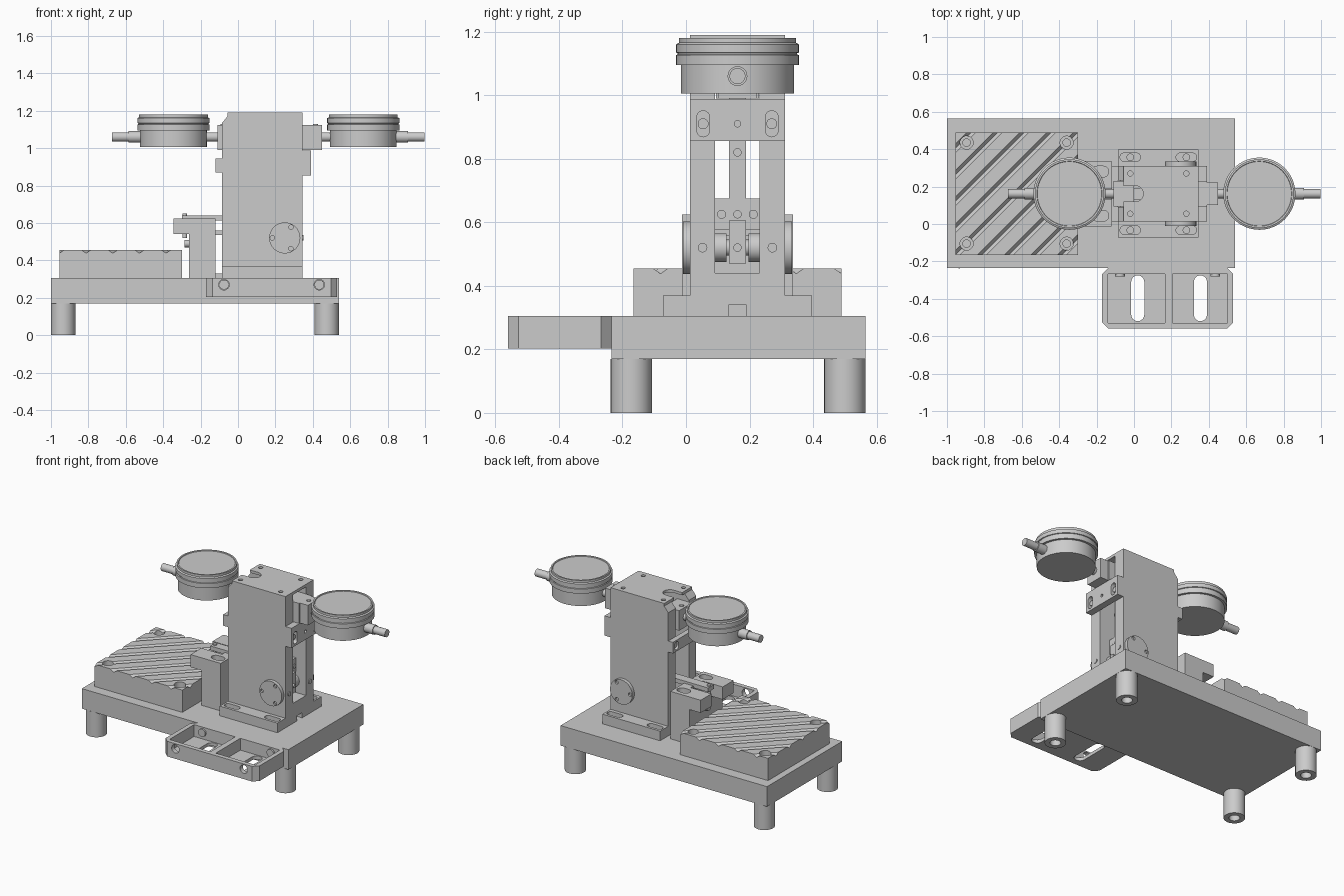
import bpy, bmesh, math

if "Cube" in bpy.data.objects:
    bpy.data.objects.remove(bpy.data.objects["Cube"])

PLACE = {'x': lambda u, v, w: (w, u, v), 'y': lambda u, v, w: (u, w, v), 'z': lambda u, v, w: (u, v, w)}


def make(name, bm):
    bmesh.ops.recalc_face_normals(bm, faces=bm.faces[:])
    me = bpy.data.meshes.new(name)
    bm.to_mesh(me)
    bm.free()
    ob = bpy.data.objects.new(name, me)
    bpy.context.collection.objects.link(ob)
    return ob


def prism(name, pts, a, b, axis='z'):
    """Extrude a 2D outline from a to b along an axis."""
    bm = bmesh.new()
    lo, hi = ([bm.verts.new(PLACE[axis](u, v, w)) for u, v in pts] for w in (a, b))
    bm.faces.new(lo)
    bm.faces.new(hi)
    n = len(pts)
    for i in range(n):
        j = (i + 1) % n
        bm.faces.new((lo[i], lo[j], hi[j], hi[i]))
    return make(name, bm)


def box(name, x0, x1, y0, y1, z0, z1):
    return prism(name, [(x0, y0), (x1, y0), (x1, y1), (x0, y1)], z0, z1)


def slot(u, v, lu, lv, n=12):
    """Round-ended outline of overall size lu x lv."""
    r = min(lu, lv) / 2
    du, dv = lu / 2 - r, lv / 2 - r
    start = -math.pi / 2 if lu >= lv else 0
    pts = []
    for k, s in enumerate((1, -1)):
        for i in range(n + 1):
            t = start + k * math.pi + math.pi * i / n
            pts.append((u + s * du + r * math.cos(t), v + s * dv + r * math.sin(t)))
    return pts


def cyl(name, u, v, r, a, b, axis='z', n=32):
    pts = [(u + r * math.cos(2 * math.pi * i / n), v + r * math.sin(2 * math.pi * i / n)) for i in range(n)]
    return prism(name, pts, a, b, axis)


def lathe(name, prof, cx, cy, n=64):
    """Revolve a (radius, z) profile about a vertical axis, capping both ends."""
    bm = bmesh.new()
    rings = [[bm.verts.new((cx + r * math.cos(2 * math.pi * i / n), cy + r * math.sin(2 * math.pi * i / n), z))
              for i in range(n)] for r, z in prof]
    for p, q in zip(rings, rings[1:]):
        for i in range(n):
            j = (i + 1) % n
            bm.faces.new((p[i], p[j], q[j], q[i]))
    bm.faces.new(rings[0])
    bm.faces.new(rings[-1])
    return make(name, bm)


def cut(ob, *cutters):
    for c in cutters:
        c.hide_render = True
        m = ob.modifiers.new('cut', 'BOOLEAN')
        m.operation, m.solver, m.object = 'DIFFERENCE', 'EXACT', c
    dg = bpy.context.evaluated_depsgraph_get()
    me = bpy.data.meshes.new_from_object(ob.evaluated_get(dg))
    ob.modifiers.clear()
    ob.data = me
    for c in cutters:
        bpy.data.objects.remove(c)


YC = 0.162  # centre line of the column

# Base plate and hollow feet
box('base_plate', -1, 0.54, -0.235, 0.565, 0.17, 0.305)
for x in (-0.935, 0.475):
    for y in (-0.172, 0.5):
        cut(cyl('foot', x, y, 0.065, 0, 0.17), cyl('c', x, y, 0.033, -0.05, 0.1))

# Grooved work block: diagonal V grooves and counterbored corners
block = box('grooved_block', -0.955, -0.30, -0.165, 0.49, 0.305, 0.455)
tools = []
for k in range(-4, 5):
    g = prism('c', [(-0.018, 0.456), (0.018, 0.456), (0, 0.438)], -0.6, 0.6, 'y')
    off = k * 0.1425
    g.rotation_euler.z = -math.pi / 4
    g.location = (-0.6275 - off / 2, 0.1625 + off / 2, 0)
    tools.append(g)
for x in (-0.895, -0.36):
    for y in (-0.105, 0.435):
        tools += [cyl('c', x, y, 0.035, 0.41, 0.5), cyl('c', x, y, 0.02, 0.32, 0.42)]
cut(block, *tools)

# Column side plates with slotted flanges, pivot covers and edge screws
for s in (-1, 1):
    y_in, y_out = YC + s * 0.07, YC + s * 0.149
    prism('column_side', [(-0.085, 0.305), (0.345, 0.305), (0.345, 1.172), (-0.055, 1.172), (-0.085, 1.135)],
          min(y_in, y_out), max(y_in, y_out), 'y')
    ya, yb = sorted((y_out, YC + s * 0.235))
    flange = box('column_flange', -0.085, 0.345, ya, yb, 0.305, 0.37)
    yf = YC + s * 0.195
    cut(flange, *[prism('c', slot(x, yf, 0.11, 0.045), 0.32, 0.4) for x in (-0.02, 0.28)])
    for x in (-0.02, 0.28):
        cyl('flange_screw', x, yf, 0.02, 0.31, 0.345)
    ya, yb = sorted((y_out, YC + s * 0.172))
    cover = cyl('pivot_cover', 0.25, 0.52, 0.083, ya, yb, 'y', 48)
    yc = YC + s * 0.172
    cut(cover, *[cyl('c', 0.25 + 0.066 * math.cos(t), 0.52 + 0.066 * math.sin(t), 0.012, yc - 0.012, yc + 0.012, 'y', 16)
                 for t in (math.pi, math.pi / 3, -math.pi / 3)])
    cyl('edge_screw', YC + s * 0.11, 0.52, 0.015, 0.34, 0.35, 'x', 20)
    # Shaft collar and fork cheek inside the column
    ya, yb = sorted((y_in, YC + s * 0.035))
    cyl('shaft_collar', 0.25, 0.52, 0.045, ya, yb, 'y')
    ya, yb = sorted((y_in, YC + s * 0.027))
    box('fork_cheek', 0.12, 0.27, ya, yb, 0.575, 0.675)
    cyl('fork_screw', YC + s * 0.05, 0.625, 0.014, 0.26, 0.275, 'x', 20)

# Column foot block, cap plate and inner lever
foot = box('column_foot_block', -0.085, 0.345, YC - 0.07, YC + 0.07, 0.305, 0.44)
cut(foot, box('c', 0.30, 0.40, YC - 0.028, YC + 0.028, 0.29, 0.34))
cap = box('cap_plate', -0.055, 0.345, 0.013, 0.311, 1.172, 1.19)
holes = [cyl('c', x, y, 0.014, 1.178, 1.2, 'z', 20) for x in (-0.02, 0.28) for y in (0.055, 0.27)]
cut(cap, prism('c', slot(-0.06, YC, 0.22, 0.085), 1.15, 1.21), *holes)
cyl('pivot_shaft', 0.25, 0.52, 0.025, YC - 0.09, YC + 0.09, 'y')
box('lever', 0.2, 0.3, YC - 0.027, YC + 0.027, 0.47, 0.605)
box('lever_arm', 0.2, 0.27, YC - 0.027, YC + 0.027, 0.60, 0.99)
for z in (0.52, 0.625, 0.82):
    cyl('lever_pin', YC, z, 0.013, 0.25, 0.31 if z < 0.6 else 0.28, 'x', 20)

# Slotted cross plates on both ends of the column
right = box('right_cross_plate', 0.345, 0.39, 0.013, 0.311, 0.855, 0.988)
cut(right, *[prism('c', slot(YC + d, 0.91, 0.04, 0.082), 0.33, 0.4, 'x') for d in (-0.108, 0.108)],
    cyl('c', YC, 0.91, 0.01, 0.36, 0.4, 'x', 16))
left = box('left_cross_plate', -0.12, -0.085, 0.013, 0.311, 0.87, 0.945)
cut(left, *[prism('c', slot(YC + d, 0.908, 0.04, 0.055), -0.13, -0.07, 'x') for d in (-0.108, 0.108)])
for d in (-0.108, 0.108):
    cyl('cross_plate_screw', YC + d, 0.91, 0.017, 0.34, 0.38, 'x', 20)
    cyl('cross_plate_screw', YC + d, 0.908, 0.017, -0.11, -0.08, 'x', 20)

# Gauge holders
box('right_holder', 0.28, 0.39, YC - 0.068, YC + 0.068, 0.99, 1.125)
box('right_holder_nose', 0.39, 0.45, YC - 0.06, YC + 0.06, 0.99, 1.125)
box('left_holder', -0.11, -0.0, YC - 0.068, YC + 0.068, 0.99, 1.125)
for x in (-0.08, 0.415):
    cyl('holder_screw', x, YC, 0.014, 1.12, 1.13, 'z', 20)

# Dial gauges with stems
for cx, s in ((-0.345, -1), (0.67, 1)):
    lathe('dial_gauge', [(0.178, 1.005), (0.178, 1.095), (0.193, 1.095), (0.193, 1.126), (0.188, 1.128), (0.188, 1.132),
                         (0.193, 1.134), (0.193, 1.16), (0.184, 1.165), (0.184, 1.18), (0.174, 1.18),
                         (0.172, 1.176)], cx, YC)
    for d0, d1, r in ((-0.25, -0.165, 0.025), (0.165, 0.24, 0.031), (0.235, 0.328, 0.025)):
        a, b = sorted((cx + s * d0, cx + s * d1))
        cyl('gauge_stem', YC, 1.06, r, a, b, 'x')

# Stop block in front of the column, with two jaws
post = box('stop_post', -0.262, -0.12, -0.013, 0.337, 0.305, 0.625)
cut(post, box('c', -0.3, -0.19, YC - 0.06, YC + 0.06, 0.54, 0.7),
    *[prism('c', slot(-0.18, YC + d, 0.09, 0.058), 0.55, 0.7) for d in (-0.118, 0.118)])
for s in (-1, 1):
    ya, yb = sorted((YC + s * 0.06, YC + s * 0.175))
    box('stop_jaw', -0.345, -0.262, ya, yb, 0.54, 0.625)
box('stop_finger', -0.3, 0.14, YC - 0.03, YC + 0.03, 0.612, 0.64)
box('stop_link', -0.12, -0.07, YC - 0.07, YC + 0.07, 0.535, 0.56)
box('stop_foot', -0.12, -0.085, YC - 0.07, YC + 0.07, 0.305, 0.33)
cyl('stop_screw', -0.285, YC, 0.012, 0.52, 0.65, 'z', 16)
cyl('stop_button', YC, 0.49, 0.02, -0.285, -0.25, 'x', 20)

# Front tray: chamfered outline, two pockets, slotted floor, screw holes
tx0, tx1, ty0, ty1, c = -0.17, 0.53, -0.56, -0.235, 0.033
tray = prism('front_tray', [(tx0 + c, ty0), (tx1 - c, ty0), (tx1, ty0 + c), (tx1, ty1 - c), (tx1 - c, ty1),
                            (tx0 + c, ty1), (tx0, ty1 - c), (tx0, ty0 + c)], 0.203, 0.305)
tools = [box('c', a, b, -0.53, -0.268, 0.225, 0.35) for a, b in ((-0.14, 0.167), (0.205, 0.5))]
tools += [prism('c', slot(x, -0.397, 0.07, 0.245), 0.15, 0.26) for x in (0.02, 0.355)]
tools += [cyl('c', x, 0.27, 0.028, -0.6, -0.52, 'y') for x in (-0.075, 0.435)]
cut(tray, *tools)
for x in (-0.075, 0.435):
    cyl('tray_screw', x, 0.27, 0.026, -0.28, -0.25, 'y')

# Smooth the round surfaces, keep hard edges
for ob in bpy.data.objects:
    ob.select_set(True)
    bpy.context.view_layer.objects.active = ob
bpy.ops.object.shade_smooth_by_angle(angle=math.radians(30))
